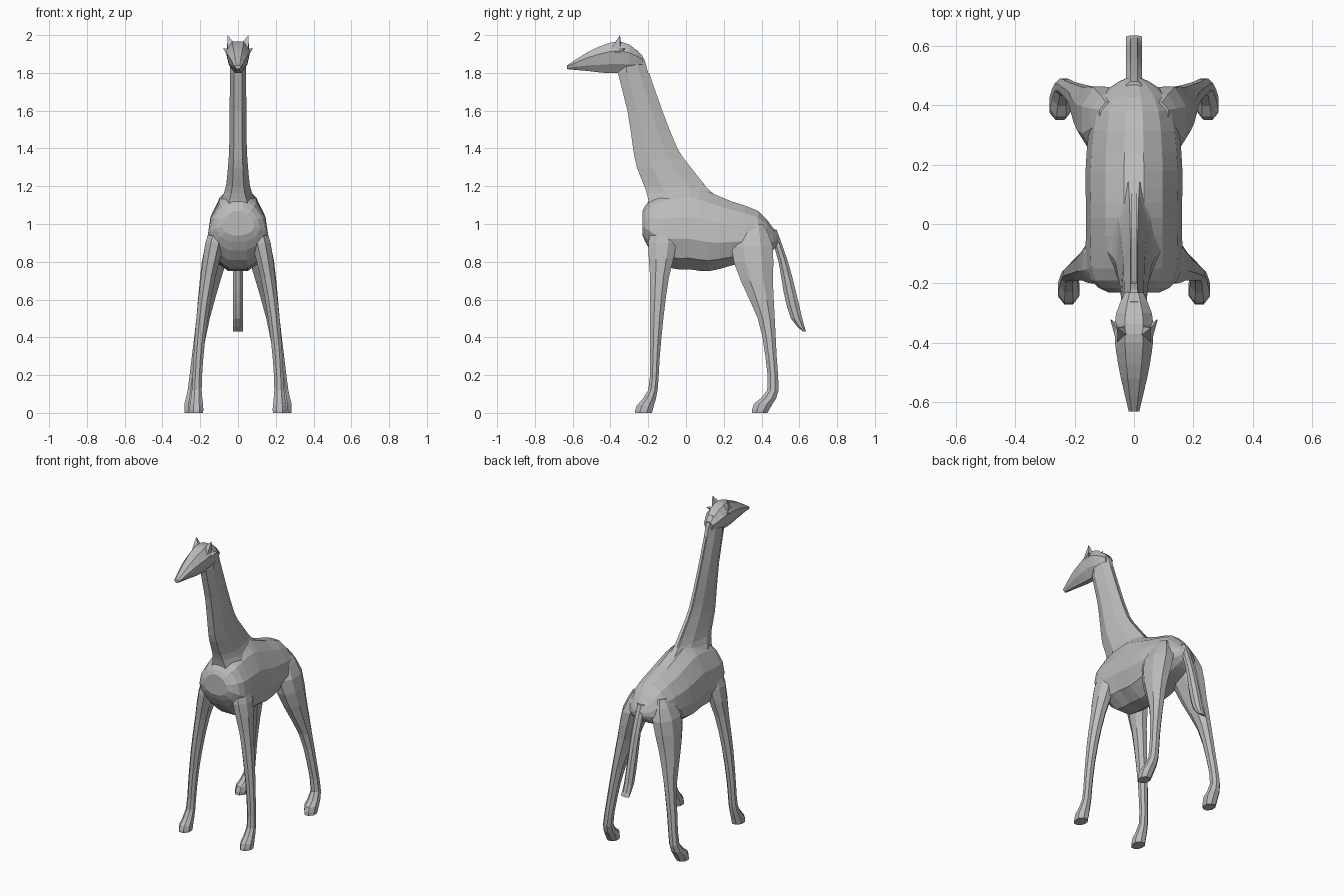
import bpy
import bmesh
from math import cos, sin, pi
from mathutils import Vector

cube = bpy.data.objects.get("Cube")
if cube:
    bpy.data.objects.remove(cube, do_unlink=True)

grey = bpy.data.materials.new("plain grey")
grey.use_nodes = True
grey.diffuse_color = (.5, .5, .5, 1)
grey.node_tree.nodes["Principled BSDF"].inputs["Base Color"].default_value = grey.diffuse_color


def finish(name, bm):
    """Turn the bmesh into a flat-shaded object."""
    bmesh.ops.recalc_face_normals(bm, faces=bm.faces)
    mesh = bpy.data.meshes.new(name)
    bm.to_mesh(mesh)
    bm.free()
    mesh.materials.append(grey)
    part = bpy.data.objects.new(name, mesh)
    bpy.context.collection.objects.link(part)


def refine(profile):
    """Add a smoothly curved midpoint between neighbouring profile points."""
    points = [Vector(p) for p in profile]
    padded = [points[0]] + points + [points[-1]]
    result = []
    for before, start, end, after in zip(padded, points, points[1:], padded[3:]):
        result += [start, (start + end) * .5 + (start + end - before - after) / 16]
    return result + [points[-1]]


def loft(name, profile, width, upright=True, sides=8, taper=0, centre=lambda pos: 0):
    """Skin a profile of (position, low edge, high edge).
    Upright parts run along z with edges in y; the others run along y with edges in z.
    width gives the half width from the depth, taper narrows the high edge."""
    bm = bmesh.new()
    loops = []
    for pos, low, high in refine(profile):
        depth = high - low
        loop = []
        for i in range(sides):
            angle = 2 * pi * (i + .5) / sides
            across = cos(angle) / cos(pi / sides)
            along = sin(angle) / cos(pi / sides)
            x = centre(pos) + width(depth) * across * (1 - taper * along)
            edge = (low + high + depth * along) / 2
            loop.append(bm.verts.new((x, edge, pos) if upright else (x, pos, edge)))
        loops.append(loop)
    for lower, upper in zip(loops, loops[1:]):
        for i in range(sides):
            j = (i + 1) % sides
            bm.faces.new((lower[i], lower[j], upper[j], upper[i]))
    bm.faces.new(loops[0])
    bm.faces.new(loops[-1])
    finish(name, bm)


def spike(name, base, tip, radius):
    """Four-sided point from base to tip."""
    base, tip = Vector(base), Vector(tip)
    direction = tip - base
    bm = bmesh.new()
    bmesh.ops.create_cone(bm, cap_ends=True, segments=4, radius1=radius,
                          radius2=0, depth=direction.length)
    turn = direction.to_track_quat('Z', 'Y').to_matrix()
    bmesh.ops.rotate(bm, verts=bm.verts, matrix=turn)
    bmesh.ops.translate(bm, verts=bm.verts, vec=(base + tip) / 2)
    finish(name, bm)


def limb_width(depth):
    return .014 + .24 * depth


# Trunk from chest to rump, narrower along the spine
body = [(-.23, .94, 1.07), (-.19, .86, 1.13), (-.1, .77, 1.18), (.02, .76, 1.2),
        (.12, .75, 1.17), (.24, .78, 1.12), (.38, .82, 1.07), (.46, .86, .98),
        (.49, .9, .94)]
loft("body", body, lambda depth: .155 - (.4 - depth) ** 2,
     upright=False, sides=12, taper=.2)

# Neck flaring into the shoulders
neck = [(1.05, -.19, .24), (1.13, -.2, .18), (1.2, -.22, .1), (1.3, -.26, .02),
        (1.4, -.28, -.05), (1.6, -.31, -.13), (1.8, -.36, -.2), (1.87, -.35, -.22),
        (1.92, -.33, -.26)]
loft("neck", neck, lambda depth: .038 + 5.5 * depth ** 5, taper=.3)

# Thin upright mane following the back edge of the neck
mane = [(z, back - .05, back + .005) for z, front, back in neck[2:-2]]
loft("mane", mane, lambda depth: .008, sides=4)

# Wedge-shaped head, narrower at the jaw
head = [(-.63, 1.82, 1.84), (-.52, 1.81, 1.91), (-.43, 1.8, 1.95), (-.37, 1.8, 1.965),
        (-.3, 1.8, 1.95), (-.23, 1.83, 1.89)]
loft("head", head, lambda depth: .01 + .29 * depth, upright=False, taper=-.3)

# Hanging tail, broadening into a flat tuft
tail = [(.97, .44, .48), (.8, .49, .54), (.65, .515, .58), (.5, .555, .615),
        (.43, .62, .635)]
loft("tail", tail, lambda depth: .027)

front_leg = [(1.04, -.17, -.08), (.9, -.2, -.05), (.72, -.19, -.09), (.5, -.19, -.12),
             (.28, -.19, -.14), (.12, -.2, -.15), (.04, -.26, -.17), (0, -.27, -.18)]
hind_leg = [(1, .32, .41), (.88, .24, .46), (.7, .29, .46), (.5, .38, .47),
            (.3, .42, .48), (.12, .43, .49), (.05, .36, .46), (0, .35, .43)]

# Mirrored legs, horns and ears; the legs bow outward towards the feet
for name, side in (("left", 1), ("right", -1)):
    loft(name + "_front_leg", front_leg, limb_width,
         centre=lambda z: side * (.22 - .12 * z * z))
    loft(name + "_hind_leg", hind_leg, limb_width,
         centre=lambda z: side * (.25 - .09 * z - .08 * z * z))
    spike(name + "_horn", (side * .03, -.37, 1.92), (side * .055, -.35, 2), .04)
    spike(name + "_ear", (side * .035, -.38, 1.9), (side * .08, -.32, 1.93), .03)
